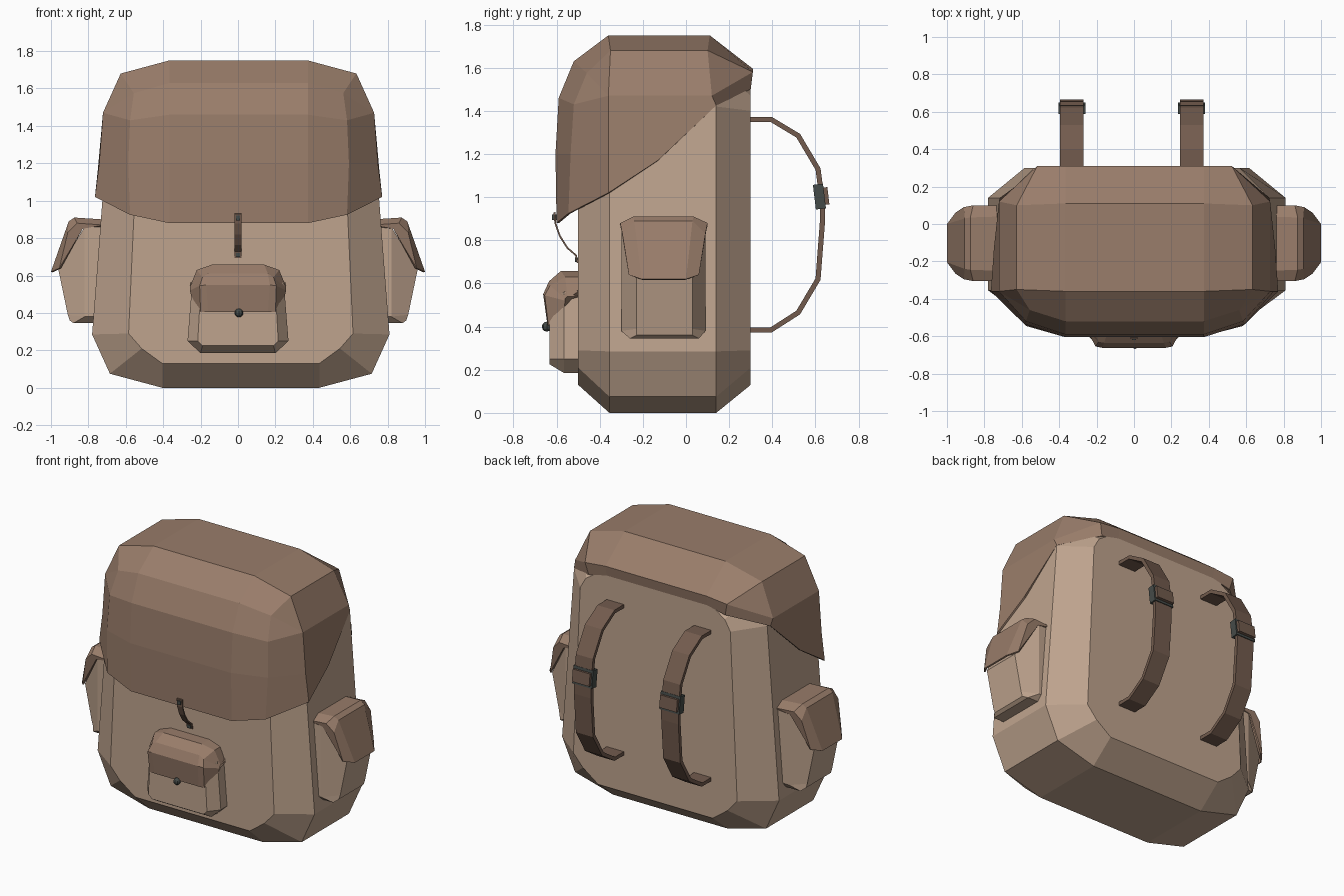
import bpy, bmesh
from mathutils import Vector

if "Cube" in bpy.data.objects:
    bpy.data.objects.remove(bpy.data.objects["Cube"])


def material(name, r, g, b):
    m = bpy.data.materials.new(name)
    m.diffuse_color = (r, g, b, 1)
    m.use_nodes = True
    m.node_tree.nodes["Principled BSDF"].inputs["Base Color"].default_value = m.diffuse_color
    return m


TAN = material("tan_canvas", .52, .37, .27)
BROWN = material("brown_leather", .32, .205, .145)
DARK = material("dark_strap", .17, .105, .075)
METAL = material("buckle_metal", .06, .07, .065)


def make(name, verts, faces, mat, thick=0):
    bm = bmesh.new()
    vs = [bm.verts.new(v) for v in verts]
    for f in faces:
        bm.faces.new([vs[i] for i in f])
    bmesh.ops.remove_doubles(bm, verts=bm.verts, dist=1e-4)
    bmesh.ops.recalc_face_normals(bm, faces=bm.faces)
    me = bpy.data.meshes.new(name)
    bm.to_mesh(me)
    bm.free()
    ob = bpy.data.objects.new(name, me)
    bpy.context.collection.objects.link(ob)
    me.materials.append(mat)
    if thick:
        s = ob.modifiers.new("thickness", 'SOLIDIFY')
        s.thickness = thick
        s.offset = -1
    return ob


def loft(name, rings, mat):
    n = len(rings[0])
    faces = [(r * n + i, r * n + (i + 1) % n, (r + 1) * n + (i + 1) % n, (r + 1) * n + i)
             for r in range(len(rings) - 1) for i in range(n)]
    faces += [tuple(range(n)), tuple(range((len(rings) - 1) * n, len(rings) * n))]
    return make(name, [p for r in rings for p in r], faces, mat)


def ring(half, y, cx):
    # closed XZ outline from its right half, bottom to top
    return [(cx + x, y, z) for x, z in half] + [(cx - x, y, z) for x, z in reversed(half)]


def flap(name, rows, cx, mat, thick, tail=None):
    # rows of centre, shoulder and side-edge points, mirrored in x; side column is filled
    verts, faces, n = [], [], len(rows)
    for c, s, e in rows:
        verts += [(cx + x, y, z) for x, y, z in (e, s, c)]
        verts += [(cx - x, y, z) for x, y, z in (c, s, e)]
    for r in range(n - 1):
        faces += [(r * 6 + i, r * 6 + i + 1, r * 6 + i + 7, r * 6 + i + 6) for i in range(5)]
    if tail:
        for side, k in ((1, 0), (-1, 5)):
            verts.append((cx + side * tail[0], tail[1], tail[2]))
            faces.append([r * 6 + k for r in range(n)] + [len(verts) - 1])
    return make(name, verts, faces, mat, thick)


def band(name, path, x, width, thick, mat):
    # flat strap swept along a (y, z) path
    pts = [Vector(p) for p in path]
    rings = []
    for i, p in enumerate(pts):
        a = (p - pts[i - 1]).normalized() if i else Vector((0, 0))
        b = (pts[i + 1] - p).normalized() if i < len(pts) - 1 else Vector((0, 0))
        t = (a + b).normalized()
        n = Vector((-t.y, t.x)) * thick / 2
        rings.append([(x + sx * width / 2, p.x + s * n.x, p.y + s * n.y)
                      for sx, s in ((-1, -1), (1, -1), (1, 1), (-1, 1))])
    return loft(name, rings, mat)


def box(name, x, y, z, mat, tilt=0):
    bpy.ops.mesh.primitive_cube_add(size=1, location=(sum(x) / 2, sum(y) / 2, sum(z) / 2),
                                    rotation=(tilt, 0, 0))
    ob = bpy.context.object
    ob.name = name
    ob.scale = (x[1] - x[0], y[1] - y[0], z[1] - z[0])
    ob.data.materials.append(mat)
    return ob


# main bag: octagonal outline with chamfered front and back
CX = .015
outer = [(.42, 0), (.70, .075), (.795, .285), (.708, 1.42), (.60, 1.61), (.36, 1.67)]
inner = [(.42, .13), (.53, .21), (.60, .29), (.55, 1.40), (.51, 1.47), (.42, 1.53)]
loft("bag_body", [ring(inner, -.5, CX), ring(outer, -.355, CX),
                  ring(outer, .14, CX), ring(inner, .30, CX)], TAN)

# lid, from the back lip over the top to the front hem
back_e, front_e = (.725, .12, 1.47), (.725, -.36, 1.47)
flap("bag_lid", [
    ((.37, .30, 1.53), (.50, .30, 1.50), (.72, .14, 1.425)),
    ((.37, .31, 1.595), (.52, .31, 1.58), back_e),
    ((.37, .11, 1.75), (.63, .10, 1.68), back_e),
    ((.37, -.36, 1.75), (.63, -.35, 1.68), front_e),
    ((.37, -.52, 1.63), (.56, -.46, 1.575), front_e),
    ((.37, -.59, 1.46), (.58, -.52, 1.43), front_e),
    ((.37, -.605, 1.2), (.59, -.535, 1.2), (.745, -.36, 1.2)),
    ((.37, -.60, .88), (.58, -.545, .925), (.768, -.36, 1.02)),
], .003, BROWN, .012, (.752, -.13, 1.17))

# front pocket and its flap
p_out = [(.20, .185), (.27, .25), (.245, .56), (.15, .63)]
p_in = [(.19, .225), (.215, .25), (.20, .52), (.13, .56)]
loft("front_pocket", [ring(p_out, -.48, 0), ring(p_out, -.565, 0), ring(p_in, -.632, 0)], TAN)
flap("front_pocket_flap", [
    ((.14, -.49, .658), (.22, -.49, .63), (.257, -.49, .54)),
    ((.14, -.58, .658), (.22, -.56, .63), (.257, -.55, .54)),
    ((.16, -.635, .61), (.19, -.63, .59), (.257, -.56, .53)),
    ((.17, -.662, .55), (.205, -.655, .545), (.257, -.56, .52)),
    ((.16, -.642, .405), (.20, -.638, .405), (.25, -.565, .49)),
], 0, BROWN, .008, (.252, -.49, .57))
bpy.ops.mesh.primitive_uv_sphere_add(segments=8, ring_count=6, radius=.023, location=(.005, -.645, .40))
bpy.context.object.name = "pocket_button"
bpy.context.object.data.materials.append(METAL)

# closing strap hanging from the lid, with studs
band("closing_strap", [(-.61, .93), (-.606, .88), (-.585, .82), (-.55, .765), (-.51, .73), (-.502, .695)],
     0, .04, .008, DARK)
box("upper_stud", (-.012, .012), (-.62, -.60), (.895, .92), METAL)
box("lower_stud", (-.012, .012), (-.515, -.50), (.70, .72), METAL)

for s, side in ((1, "right"), (-1, "left")):
    # side pocket: wide base narrowing to a leaning outer face
    def rect(pts):
        return [(s * x, y, z) for x, y, z in pts]
    loft(side + "_pocket", [
        rect([(.72, -.26, .345), (.72, .06, .345), (.72, .09, .38), (.72, .09, .86), (.72, -.30, .86), (.72, -.30, .38)]),
        rect([(.88, -.26, .345), (.88, .06, .345), (.82, .09, .38), (.82, .09, .86), (.82, -.30, .86), (.82, -.30, .38)]),
        rect([(.90, -.23, .36), (.90, .03, .36), (.91, .03, .39), (.96, .03, .63), (.96, -.23, .63), (.91, -.23, .39)]),
    ], TAN)
    # side pocket flap: four columns across y, three rows outward
    rows = [[(.72, -.305, .87), (.72, -.25, .90), (.72, .04, .90), (.72, .10, .87)],
            [(.86, -.305, .88), (.875, -.245, .91), (.875, .035, .91), (.86, .10, .88)],
            [(.91, -.295, .83), (.905, -.24, .89), (.905, .03, .89), (.91, .09, .83)],
            [(.955, -.265, .64), (1.0, -.205, .62), (1.0, .0, .62), (.955, .06, .64)]]
    faces = [(r * 4 + i, r * 4 + i + 1, r * 4 + i + 5, r * 4 + i + 4) for r in range(3) for i in range(3)]
    # cheeks reaching back to the bag
    verts = [p for r in rows for p in r] + [(.83, -.30, .85), (.83, .095, .85)]
    faces += [(0, 4, 8, 12, 16), (3, 7, 11, 15, 17)]
    make(side + "_pocket_flap", rect(verts), faces, BROWN, .01)

    # shoulder strap and buckle
    x = -.012 + s * .32
    band(side + "_shoulder_strap",
         [(.28, 1.36), (.395, 1.36), (.52, 1.285), (.612, 1.13), (.632, .98), (.632, .88),
          (.612, .62), (.52, .465), (.395, .385), (.28, .385)], x, .125, .024, DARK)
    box(side + "_buckle", (x - .072, x + .072), (.595, .642), (.945, 1.06), METAL, .12)
    box(side + "_buckle_loop", (x - .063, x + .063), (.63, .66), (.965, 1.045), DARK, .12)
